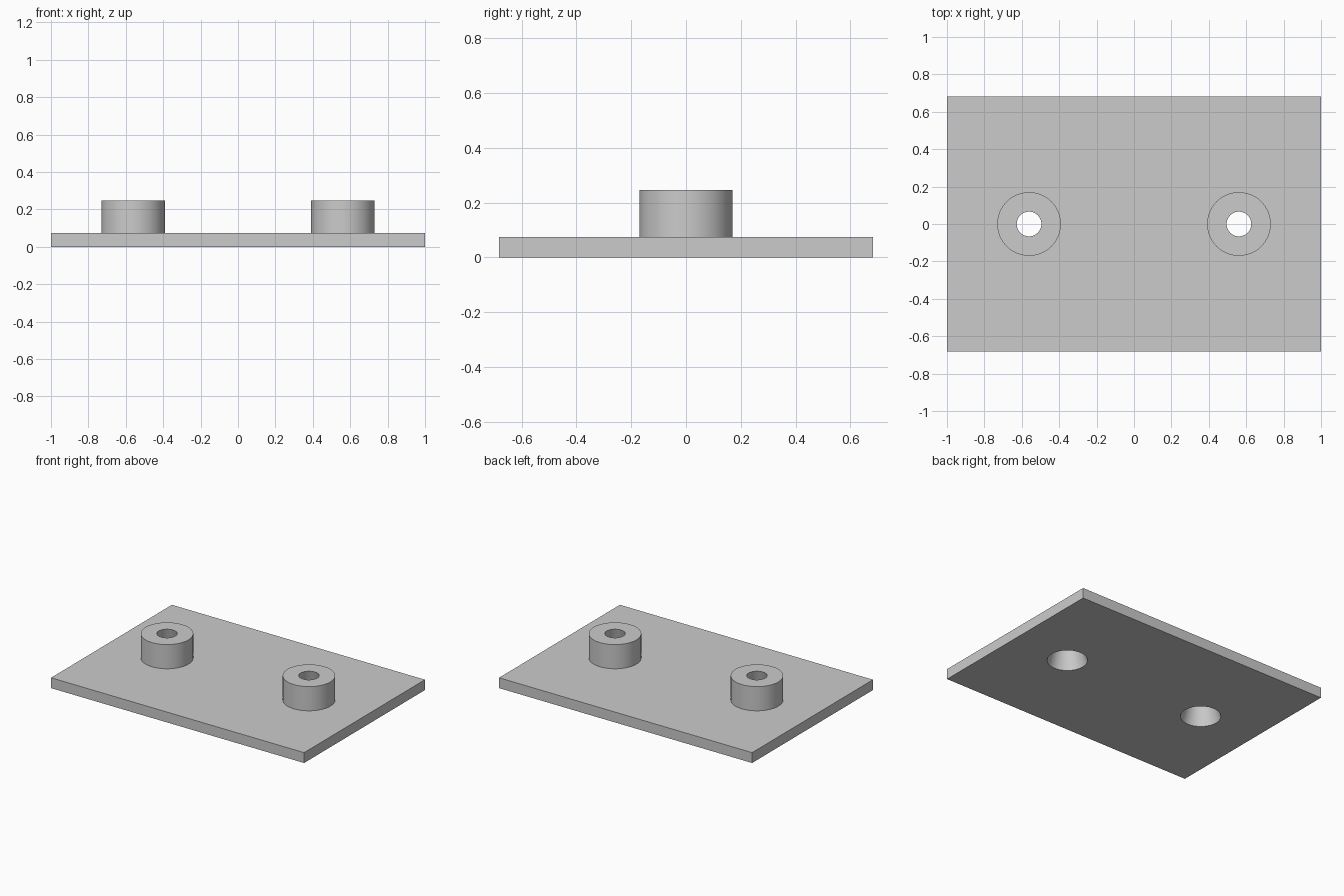
import bpy

if "Cube" in bpy.data.objects:
    bpy.data.objects.remove(bpy.data.objects["Cube"])

W, D, T = 2.0, 1.364, 0.074      # plate width, depth, thickness
TOP = 0.247                      # top of the bosses
BOSS_X, BOSS_R = 0.561, 0.17
HOLE_BOTTOM, HOLE_TOP = 0.13, 0.066
SIDES = 96

grey = bpy.data.materials.new("plain_grey")
grey.diffuse_color = (0.6, 0.6, 0.6, 1)
grey.use_nodes = True
grey.node_tree.nodes["Principled BSDF"].inputs["Base Color"].default_value = grey.diffuse_color


def cone(name, x, r1, r2, z1, z2):
    bpy.ops.mesh.primitive_cone_add(vertices=SIDES, radius1=r1, radius2=r2,
                                    depth=z2 - z1, location=(x, 0, (z1 + z2) / 2))
    ob = bpy.context.object
    ob.name = name
    ob.data.materials.append(grey)
    return ob


def boolean(target, tool, operation):
    mod = target.modifiers.new(operation.lower(), 'BOOLEAN')
    mod.operation = operation
    mod.solver = 'EXACT'
    mod.object = tool
    bpy.context.view_layer.objects.active = target
    bpy.ops.object.modifier_apply(modifier=mod.name)
    bpy.data.objects.remove(tool, do_unlink=True)


# flat base plate
bpy.ops.mesh.primitive_cube_add(size=1, location=(0, 0, T / 2))
plate = bpy.context.object
plate.name = "base_plate_with_bosses"
plate.scale = (W, D, T)
bpy.ops.object.transform_apply(location=True, rotation=False, scale=True)
plate.data.materials.append(grey)

# round bosses, each with a tapered through hole that is wider below
slope = (HOLE_TOP - HOLE_BOTTOM) / TOP
margin = 0.05
for x in (-BOSS_X, BOSS_X):
    boolean(plate, cone("boss", x, BOSS_R, BOSS_R, T / 2, TOP), 'UNION')
    boolean(plate, cone("hole_cutter", x, HOLE_BOTTOM - slope * margin,
                        HOLE_TOP + slope * margin, -margin, TOP + margin), 'DIFFERENCE')

# smooth round walls, sharp edges
bpy.ops.object.select_all(action='DESELECT')
plate.select_set(True)
bpy.context.view_layer.objects.active = plate
bpy.ops.object.shade_smooth_by_angle(angle=0.52)
